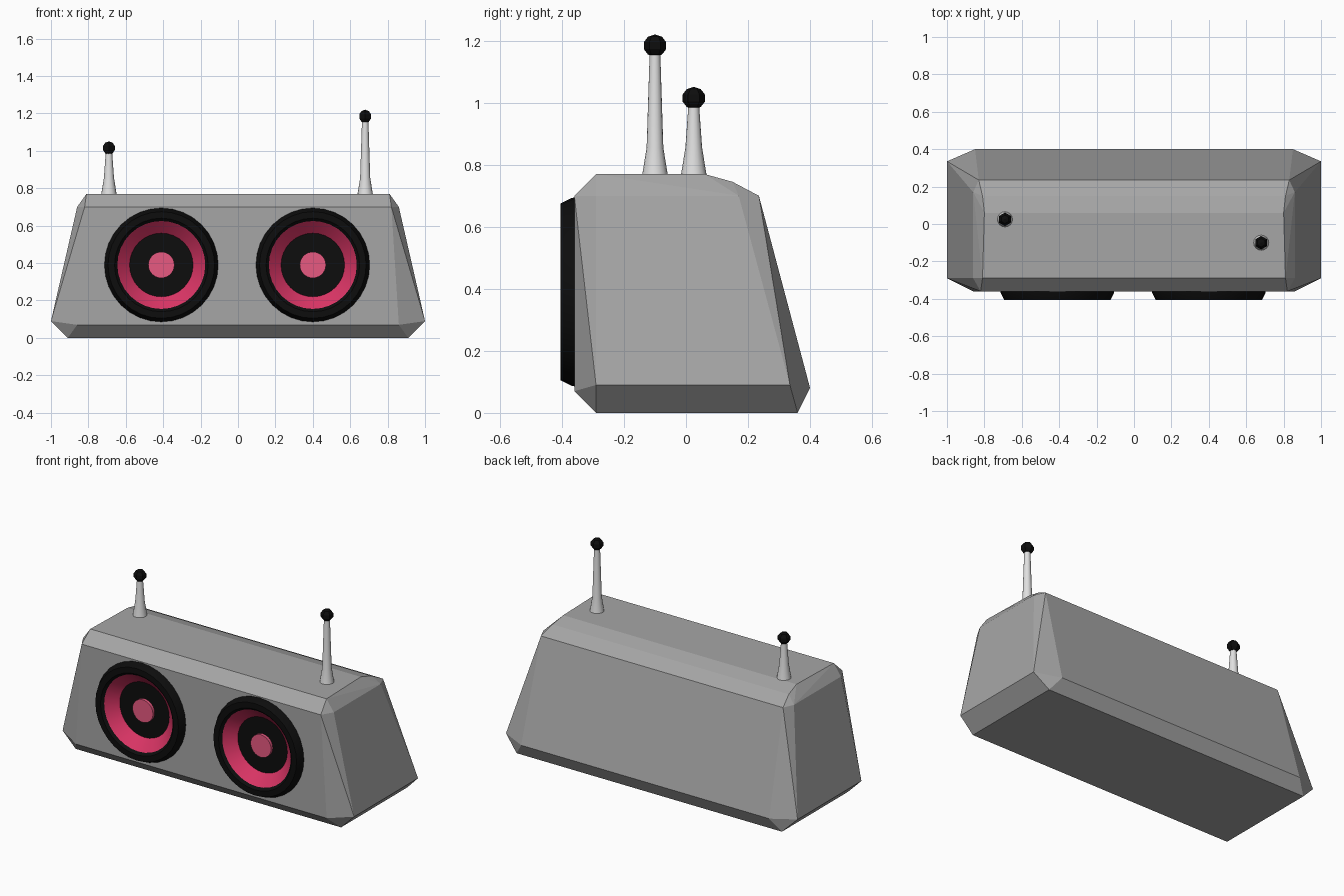
import bpy, bmesh, math
from mathutils import Matrix

if "Cube" in bpy.data.objects:
    bpy.data.objects.remove(bpy.data.objects["Cube"])


def material(name, rgb):
    m = bpy.data.materials.new(name)
    m.diffuse_color = (*rgb, 1)
    m.use_nodes = True
    m.node_tree.nodes["Principled BSDF"].inputs["Base Color"].default_value = m.diffuse_color
    return m


GREY = material("body grey", (0.38, 0.38, 0.38))
BLACK = material("black", (0.004, 0.004, 0.004))
PINK = material("deep pink", (0.70, 0.035, 0.13))
CAP = material("light pink", (0.80, 0.10, 0.22))
SILVER = material("pale silver", (0.75, 0.75, 0.75))


def add_object(name, bm, mats):
    mesh = bpy.data.meshes.new(name)
    bm.to_mesh(mesh)
    bm.free()
    for m in mats:
        mesh.materials.append(m)
    ob = bpy.data.objects.new(name, mesh)
    bpy.context.collection.objects.link(ob)
    return ob


def lathe(name, profile, segs, mats, loc, face_front=False, smooth=True):
    """Spin (radius, height, material) points about an axis."""
    bm = bmesh.new()
    rings = []
    for r, h, _ in profile:
        rings.append([bm.verts.new((r * math.sin(2 * math.pi * i / segs),
                                    r * math.cos(2 * math.pi * i / segs), h))
                      for i in range(segs)])
    for k in range(len(rings) - 1):
        a, b = rings[k], rings[k + 1]
        for i in range(segs):
            j = (i + 1) % segs
            # wound outwards for profiles that run from base to tip
            f = bm.faces.new((a[j], a[i], b[i], b[j]))
            f.material_index = profile[k][2]
    bmesh.ops.remove_doubles(bm, verts=bm.verts, dist=1e-5)
    if face_front:
        bmesh.ops.transform(bm, matrix=Matrix.Rotation(math.pi / 2, 4, 'X'), verts=bm.verts)
    bmesh.ops.translate(bm, vec=loc, verts=bm.verts)
    ob = add_object(name, bm, mats)
    if smooth:
        bpy.ops.object.select_all(action='DESELECT')
        ob.select_set(True)
        bpy.context.view_layer.objects.active = ob
        bpy.ops.object.shade_smooth_by_angle(angle=math.radians(30))
    return ob


# Body: chamfered, tapered cabinet from the hull of its right-half corners
corners = [
    (0.91, -0.29, 0.0), (0.91, 0.36, 0.0),
    (1.0, -0.29, 0.09), (1.0, 0.335, 0.09), (0.86, -0.36, 0.07), (0.85, 0.40, 0.08),
    (0.86, -0.29, 0.70), (0.86, 0.17, 0.70), (0.82, -0.36, 0.70), (0.83, 0.235, 0.70),
    (0.81, -0.29, 0.77), (0.80, 0.06, 0.77), (0.81, 0.15, 0.745),
]
bm = bmesh.new()
for x, y, z in corners:
    for s in (-1, 1):
        bm.verts.new((s * x, y, z))
bmesh.ops.convex_hull(bm, input=bm.verts)
bmesh.ops.dissolve_limit(bm, angle_limit=math.radians(1), verts=bm.verts, edges=bm.edges)
bmesh.ops.recalc_face_normals(bm, faces=bm.faces)
body = add_object("cabinet", bm, [GREY])

# Speakers: a recess in the cabinet with a turned rim, cone and cap
speaker = [(0.305, -0.004, 0), (0.303, 0.008, 0), (0.285, 0.045, 0), (0.25, 0.045, 0),
           (0.235, 0.030, 1), (0.17, -0.03, 0), (0.07, -0.03, 2),
           (0.07, -0.012, 2), (0.0, -0.012, 2)]
for side, x in (("left", -0.41), ("right", 0.40)):
    bm = bmesh.new()
    bmesh.ops.create_cone(bm, cap_ends=True, segments=32, radius1=0.25, radius2=0.25, depth=0.1,
                          matrix=Matrix.Translation((x, -0.36, 0.39)) @ Matrix.Rotation(math.pi / 2, 4, 'X'))
    cutter = add_object("recess_cutter", bm, [GREY])
    cutter.hide_render = True
    cut = body.modifiers.new("recess", 'BOOLEAN')
    cut.operation = 'DIFFERENCE'
    cut.solver = 'EXACT'
    cut.object = cutter
    bpy.context.view_layer.objects.active = body
    bpy.ops.object.modifier_apply(modifier=cut.name)
    bpy.data.objects.remove(cutter)
    lathe(side + "_speaker", speaker, 32, [BLACK, PINK, CAP], (x, -0.36, 0.39), face_front=True)

# Antennas: flared stems with faceted ball tips
ball = [(0.038 * math.sin(math.pi * k / 5), -0.036 * math.cos(math.pi * k / 5), 0) for k in range(6)]
for side, x, y, top in (("left", -0.69, 0.025, 1.015), ("right", 0.68, -0.10, 1.184)):
    stem = [(0.042, 0.76, 0), (0.040, 0.775, 0), (0.027, 0.855, 0), (0.017, top - 0.02, 0), (0.0, top - 0.02, 0)]
    lathe(side + "_antenna", stem, 16, [SILVER], (x, y, 0))
    lathe(side + "_antenna_ball", ball, 6, [BLACK], (x, y, top), smooth=False)
